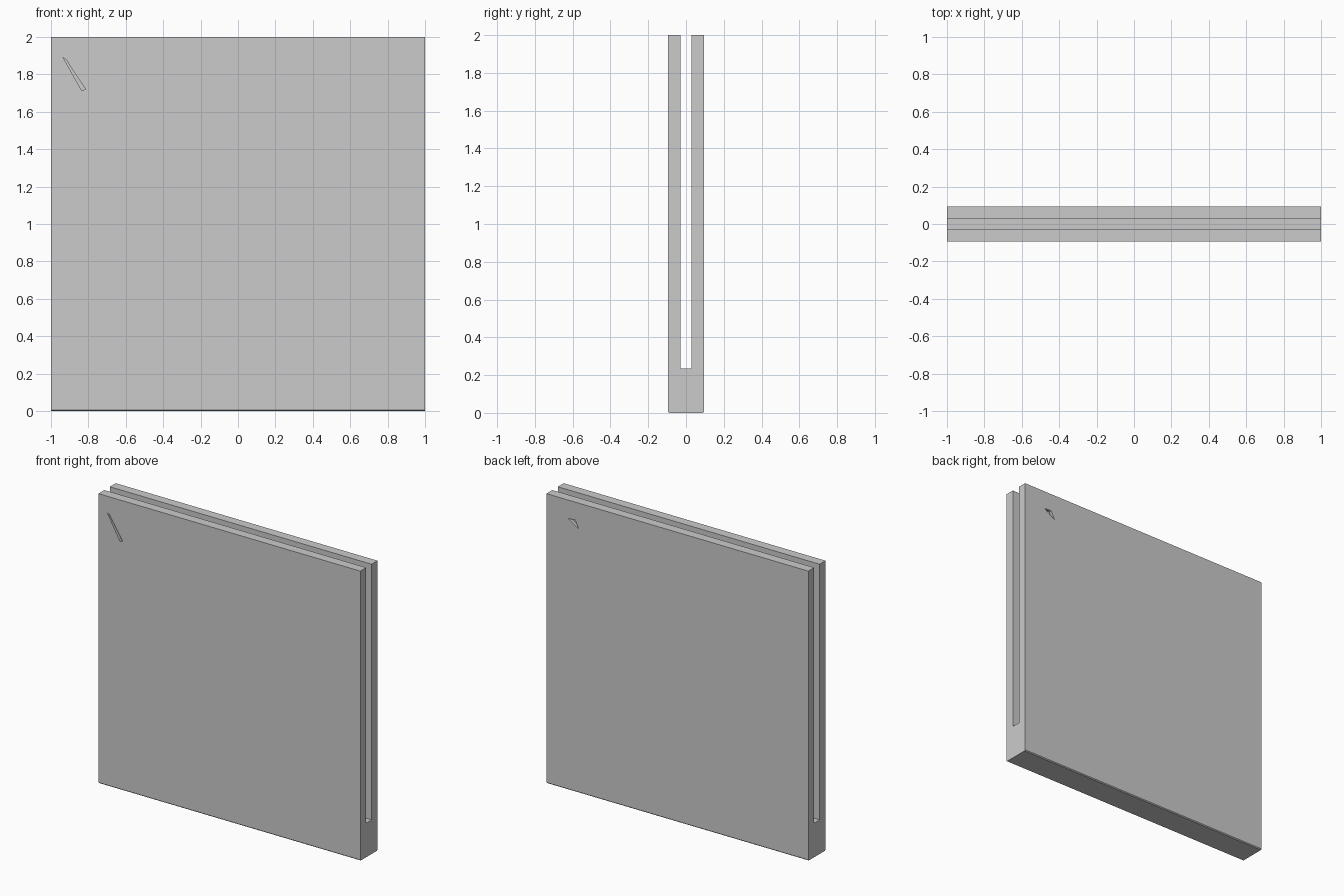
import bpy, bmesh

if "Cube" in bpy.data.objects:
    bpy.data.objects.remove(bpy.data.objects["Cube"])


def prism(name, points, offset, direction):
    """Extrude a closed flat outline into a solid."""
    bm = bmesh.new()
    face = bm.faces.new([bm.verts.new(p) for p in points])
    ext = bmesh.ops.extrude_face_region(bm, geom=[face])
    verts = [v for v in ext["geom"] if isinstance(v, bmesh.types.BMVert)]
    bmesh.ops.translate(bm, verts=verts, vec=[offset * d for d in direction])
    bmesh.ops.recalc_face_normals(bm, faces=bm.faces[:])
    mesh = bpy.data.meshes.new(name)
    bm.to_mesh(mesh)
    bm.free()
    obj = bpy.data.objects.new(name, mesh)
    bpy.context.collection.objects.link(obj)
    return obj


# Slotted panel: half profile in y/z, mirrored and extruded along x
half = [(0.088, 0), (0.094, 0.006), (0.094, 2), (0.03, 2), (0.03, 0.235)]
profile = half + [(-y, z) for y, z in reversed(half)]
panel = prism("slotted_panel", [(-1, y, z) for y, z in profile], 2, (1, 0, 0))

# Small shallow nicks in the front and back faces
nicks = {
    "front_nick": (-1, [(-0.935, 1.89), (-0.92, 1.88), (-0.815, 1.72), (-0.835, 1.713)]),
    "back_nick": (1, [(0.835, 1.873), (0.78, 1.876), (0.752, 1.82)]),
}
for name, (side, outline) in nicks.items():
    cutter = prism(name + "_cutter", [(x, side * 0.074, z) for x, z in outline],
                   0.05, (0, side, 0))
    cutter.hide_render = True
    cutter.hide_set(True)
    cutter.display_type = 'WIRE'
    cut = panel.modifiers.new(name, 'BOOLEAN')
    cut.operation = 'DIFFERENCE'
    cut.solver = 'EXACT'
    cut.object = cutter
